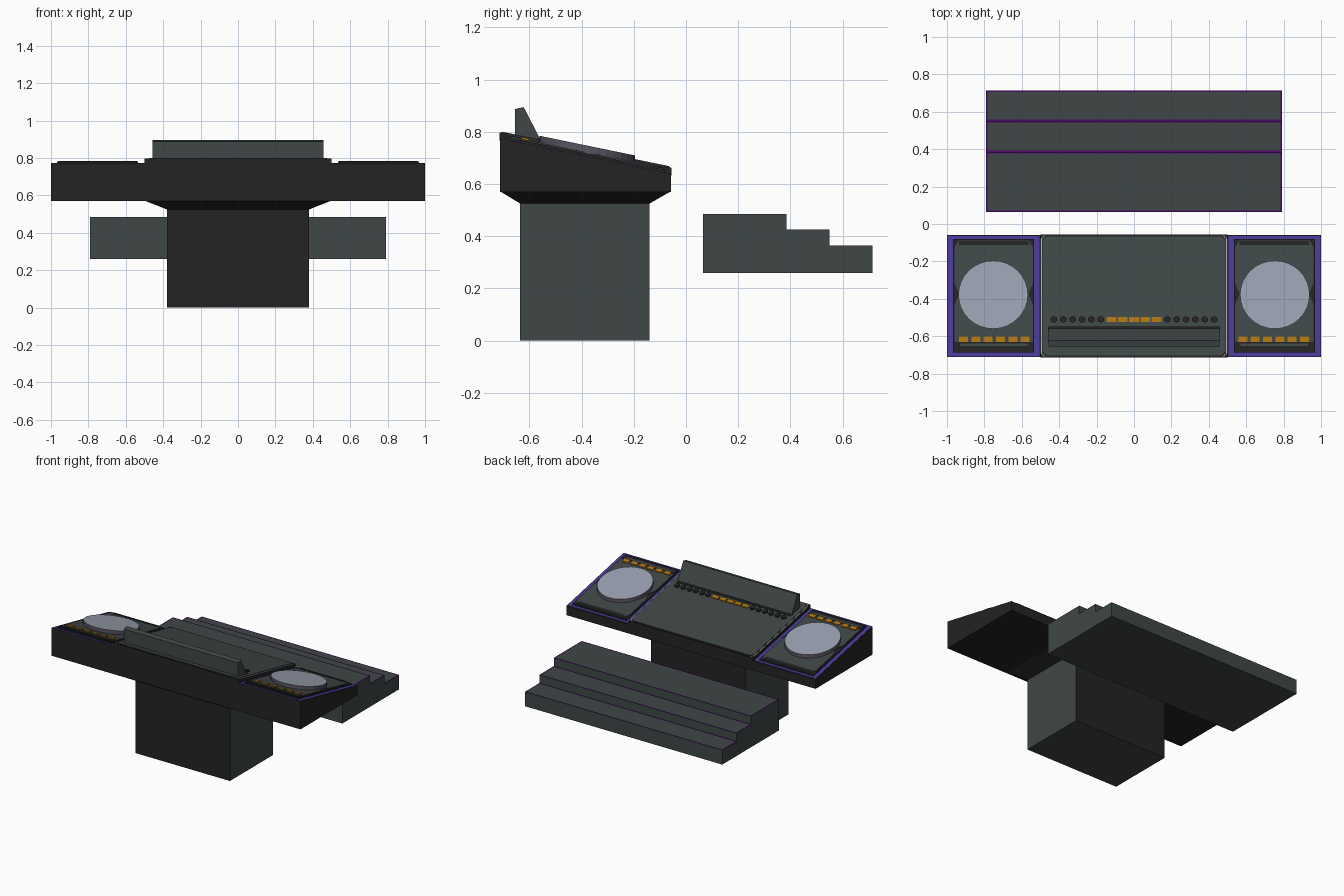
import bpy, bmesh, math

cube = bpy.data.objects.get("Cube")
if cube:
    bpy.data.objects.remove(cube, do_unlink=True)


def material(name, r, g, b):
    m = bpy.data.materials.new(name)
    m.use_nodes = True
    m.diffuse_color = (r, g, b, 1)
    m.node_tree.nodes["Principled BSDF"].inputs["Base Color"].default_value = (r, g, b, 1)
    return m


SLATE = material("slate", .05, .062, .062)
BLACK = material("black", .017, .017, .017)
PLATTER = material("platter_silver", .32, .35, .43)
RIM = material("platter_rim_grey", .10, .09, .125)
STEP_PURPLE = material("step_purple", .075, .003, .15)
DESK_PURPLE = material("desk_violet", .07, .04, .30)
ORANGE = material("orange", .42, .18, .007)
TRIM = material("light_trim", .4, .4, .42)

SLOPE, FRONT, BACK = -.206, -.712, -.058


def wing_top(y):
    return .773 + SLOPE * (y - FRONT)


def centre_top(y):
    return .797 + SLOPE * (y - FRONT)


def loft(name, lower, upper, mats):
    """Closed solid between two matching rings of points."""
    bm = bmesh.new()
    a = [bm.verts.new(p) for p in lower]
    b = [bm.verts.new(p) for p in upper]
    bm.faces.new(a[::-1])
    top = bm.faces.new(b)
    n = len(a)
    for i in range(n):
        f = bm.faces.new((a[i], a[(i + 1) % n], b[(i + 1) % n], b[i]))
        f.material_index = len(mats) - 1
    top.material_index = 0
    bmesh.ops.recalc_face_normals(bm, faces=bm.faces)
    return finish(name, bm, mats)


def finish(name, bm, mats):
    me = bpy.data.meshes.new(name)
    bm.to_mesh(me)
    bm.free()
    for m in mats:
        me.materials.append(m)
    ob = bpy.data.objects.new(name, me)
    bpy.context.collection.objects.link(ob)
    return ob


def plate(name, outline, surface, h0, h1, *mats):
    """Plate lying on a sloped surface; a second material colours its sides."""
    def ring(h):
        return [(x, y, surface(y) + h) for x, y in outline]
    return loft(name, ring(h0), ring(h1), mats)


def rect(x0, x1, y0, y1, cut=0):
    if not cut:
        return [(x0, y0), (x1, y0), (x1, y1), (x0, y1)]
    c = cut
    return [(x0 + c, y0), (x1 - c, y0), (x1, y0 + c), (x1, y1 - c),
            (x1 - c, y1), (x0 + c, y1), (x0, y1 - c), (x0, y0 + c)]


def disc(cx, cy, r, n):
    return [(cx + r * math.cos(math.tau * i / n), cy + r * .98 * math.sin(math.tau * i / n))
            for i in range(n)]


def extrude_x(name, profile, half, mat):
    return loft(name, [(-half, y, z) for y, z in profile],
                [(half, y, z) for y, z in profile], [mat])


def flat(z):
    return lambda y: z


# Pedestal: black front and back, slate elsewhere
pedestal = plate("pedestal", rect(-.38, .38, -.635, -.14), flat(0), 0, .527, SLATE)
pedestal.data.materials.append(BLACK)
for p in pedestal.data.polygons:
    p.material_index = int(abs(p.normal.y) > .5)

# Flared neck under the desk
loft("desk_neck", [(x, y, .525) for x, y in rect(-.38, .38, -.635, -.14)],
     [(x, y, .572) for x, y in rect(-.5, .5, FRONT, BACK)], [BLACK])

# Desk body and raised middle section
extrude_x("desk_body", [(FRONT, .57), (BACK, .57), (BACK, wing_top(BACK)), (FRONT, wing_top(FRONT))],
          1, BLACK)
plate("centre_slab", rect(-.5, .5, FRONT - .002, BACK + .002), centre_top, -.03, 0, BLACK)
plate("centre_trim", rect(-.499, .499, FRONT + .004, BACK - .003, .02), centre_top, -.002, .002, TRIM)
plate("centre_border", rect(-.493, .493, FRONT + .003, BACK - .002, .02), centre_top, -.002, .003, BLACK)
plate("centre_panel", rect(-.488, .488, FRONT + .01, BACK - .008, .02), centre_top, -.002, .005, SLATE)

# Upright screen with a dark slot along its foot
extrude_x("screen", [(-.655, .76), (-.655, .887), (-.622, .895), (-.56, .775), (-.56, .75)], .458, SLATE)
plate("screen_slot", rect(-.46, .46, -.568, -.545), centre_top, 0, .008, BLACK)

# Mixer controls
for i in range(6):
    for side in (-1, 1):
        plate("knob", disc(side * (.178 + .05 * i), -.51, .018, 10), centre_top, 0, .016, BLACK)
for i in range(-2, 3):
    plate("mixer_button", rect(.06 * i - .026, .06 * i + .026, -.525, -.496), centre_top, 0, .012, ORANGE)

# Turntable decks on both wings
for side, label in ((-1, "right"), (1, "left")):
    def wing(outline):
        return [(side * x, y) for x, y in outline]

    plate(label + "_wing_border", wing(rect(.504, .996, -.709, -.064)), wing_top, -.002, .002, DESK_PURPLE)
    plate(label + "_deck_base", wing(rect(.534, .968, -.688, -.08)), wing_top, 0, .012, BLACK)
    notched = [(.54, -.67), (.96, -.67), (.96, -.43), (.935, -.375), (.96, -.315), (.96, -.125),
               (.935, -.085), (.565, -.085), (.54, -.125), (.54, -.315), (.565, -.375), (.54, -.43)]
    plate(label + "_deck_panel", wing(notched), wing_top, 0, .017, SLATE)
    plate(label + "_deck_back_strip", wing(rect(.565, .935, -.112, -.088)), wing_top, .01, .019, BLACK)
    plate(label + "_deck_front_strip", wing(rect(.54, .96, -.675, -.632)), wing_top, .01, .019, BLACK)
    plate(label + "_deck_front_inlay", wing(rect(.57, .93, -.652, -.638)), wing_top, .012, .02, SLATE)
    plate(label + "_platter", wing(disc(.753, -.378, .186, 32)), wing_top, .01, .043, PLATTER, RIM)
    for i in range(6):
        x = .582 + .066 * i
        plate(label + "_deck_button", wing(rect(x - .024, x + .024, -.63, -.602)), wing_top, .01, .024, ORANGE)

# Stairs with purple-edged treads
stairs = extrude_x("stairs", [(.065, .26), (.715, .26), (.715, .365), (.55, .365),
                              (.55, .425), (.385, .425), (.385, .485), (.065, .485)], .792, SLATE)
stairs.data.materials.append(STEP_PURPLE)
bm = bmesh.new()
bm.from_mesh(stairs.data)
treads = [f for f in bm.faces if f.normal.z > .5]
for f in bmesh.ops.inset_individual(bm, faces=treads, thickness=.012)["faces"]:
    f.material_index = 1
bm.to_mesh(stairs.data)
bm.free()
